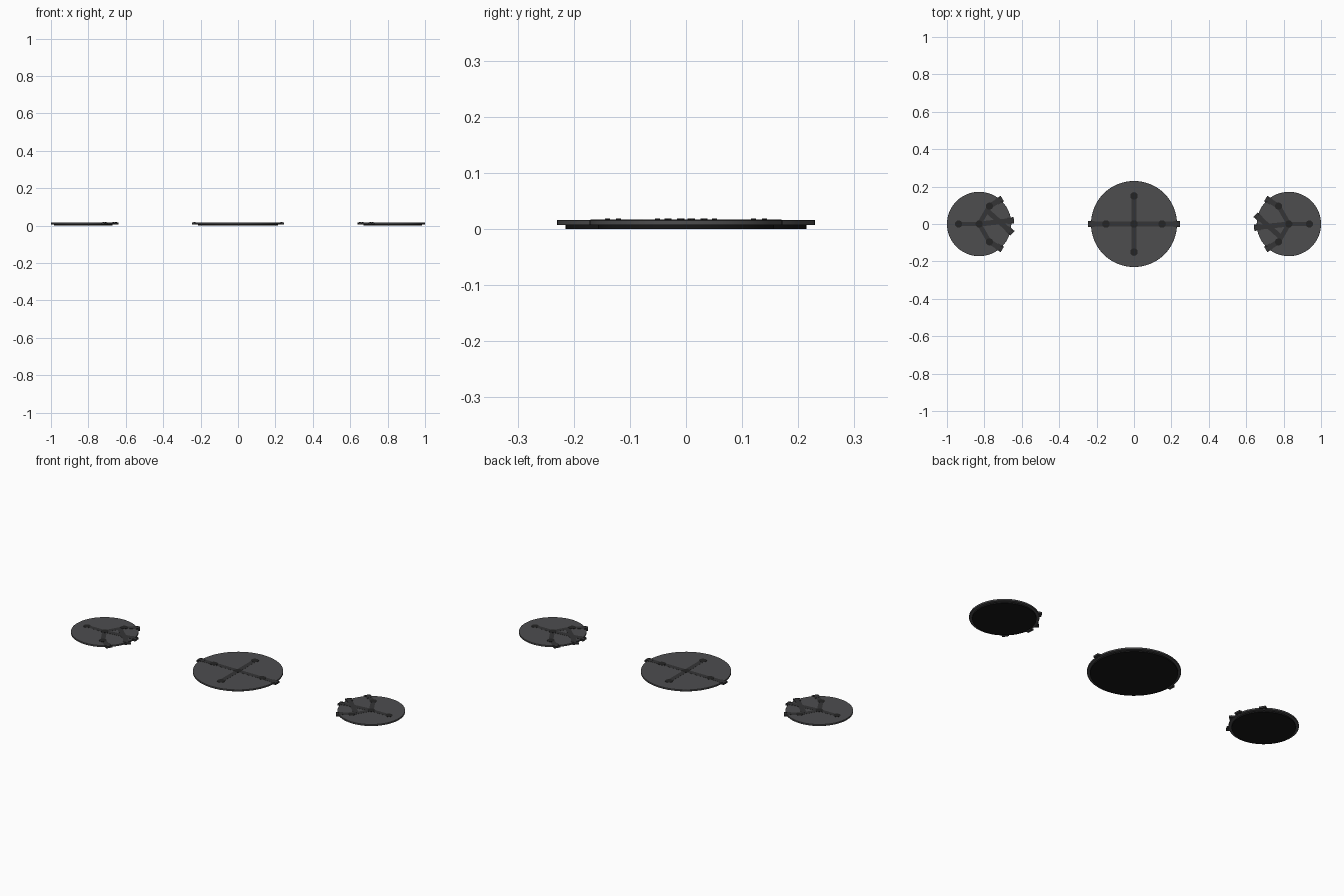
import bpy
from math import cos, sin, pi, atan2, hypot
from mathutils import Vector

if "Cube" in bpy.data.objects:
    bpy.data.objects.remove(bpy.data.objects["Cube"])


def material(name, v):
    m = bpy.data.materials.new(name)
    m.diffuse_color = (v, v, v * 1.04, 1)
    m.use_nodes = True
    m.node_tree.nodes["Principled BSDF"].inputs["Base Color"].default_value = m.diffuse_color
    return m


TOP = material("dark_grey", 0.075)
ARM = material("charcoal", 0.035)
CAP = material("near_black", 0.018)
BASE = material("black", 0.009)


def disc(name, x, y, r, z0, z1, mat, sides=32, bevel=0):
    bpy.ops.mesh.primitive_cylinder_add(vertices=sides, radius=r, depth=z1 - z0,
                                        location=(x, y, (z0 + z1) / 2))
    ob = bpy.context.object
    ob.name = name
    ob.data.materials.append(mat)
    if bevel:
        b = ob.modifiers.new("edge", 'BEVEL')
        b.width = bevel
        b.segments = 2
    bpy.ops.object.shade_smooth_by_angle()
    return ob


def bar(name, a, b, width, z0, z1, mat):
    dx, dy = b[0] - a[0], b[1] - a[1]
    bpy.ops.mesh.primitive_cube_add(
        size=1, location=((a[0] + b[0]) / 2, (a[1] + b[1]) / 2, (z0 + z1) / 2),
        rotation=(0, 0, atan2(dy, dx)))
    ob = bpy.context.object
    ob.name = name
    ob.scale = (hypot(dx, dy), width, z1 - z0)
    ob.data.materials.append(mat)
    return ob


def clamp_strap(name, a, b):
    """Flat strap that ends in a wider rim clip with two studs."""
    a, b = Vector(a), Vector(b)
    d = (b - a).normalized()
    n = Vector((-d.y, d.x))
    bar(name + "_strap", a, b - d * 0.03, 0.027, 0.0148, 0.0168, ARM)
    bar(name + "_clip", b - d * 0.035, b, 0.034, 0.0075, 0.0172, ARM)
    for s in (-1, 1):
        p = b - d * 0.012 + n * s * 0.0115
        disc(name + "_stud", p.x, p.y, 0.0045, 0.016, 0.0188, CAP, 12)


def pad(name, x, r, base_r):
    disc(name + "_base", x, 0, base_r, 0, 0.008, BASE, 64)
    disc(name + "_plate", x, 0, r, 0.007, 0.016, TOP, 64, 0.001)


# Large centre pad with a cross of arms
pad("centre", 0, 0.23, 0.215)
for i in range(4):
    p = (0.15 * cos(i * pi / 2), 0.15 * sin(i * pi / 2))
    bar("centre_arm", (0, 0), p, 0.026, 0.0148, 0.0165, ARM)
    disc("centre_sensor", *p, 0.02, 0.0148, 0.0173, CAP)
disc("centre_hub", 0, 0, 0.02, 0.0148, 0.0168, CAP)
for s in (-1, 1):
    clamp_strap("centre_lead", (0.16 * s, 0), (0.245 * s, 0))

# Two side pads, each the other turned half round
for name, s in (("left", 1), ("right", -1)):
    cx = -0.828 * s

    def at(x, y):
        return (cx + s * x, s * y)

    pad(name, cx, 0.172, 0.157)
    for ang in (pi / 3, pi, -pi / 3):
        p = at(0.11 * cos(ang), 0.11 * sin(ang))
        bar(name + "_arm", (cx, 0), p, 0.024, 0.0148, 0.0165, ARM)
        disc(name + "_sensor", *p, 0.019, 0.0148, 0.0173, CAP)
    disc(name + "_hub", cx, 0, 0.019, 0.0148, 0.0173, CAP)
    # leads out to the rim
    clamp_strap(name + "_upper_lead", at(0.055, 0.095), at(0.124, 0.136))
    clamp_strap(name + "_lower_lead", at(0.055, -0.095), at(0.124, -0.136))
    clamp_strap(name + "_hub_lead", at(0.01, 0.001), at(0.186, 0.02))
    clamp_strap(name + "_cross_lead", at(0.044, 0.07), at(0.178, -0.05))
